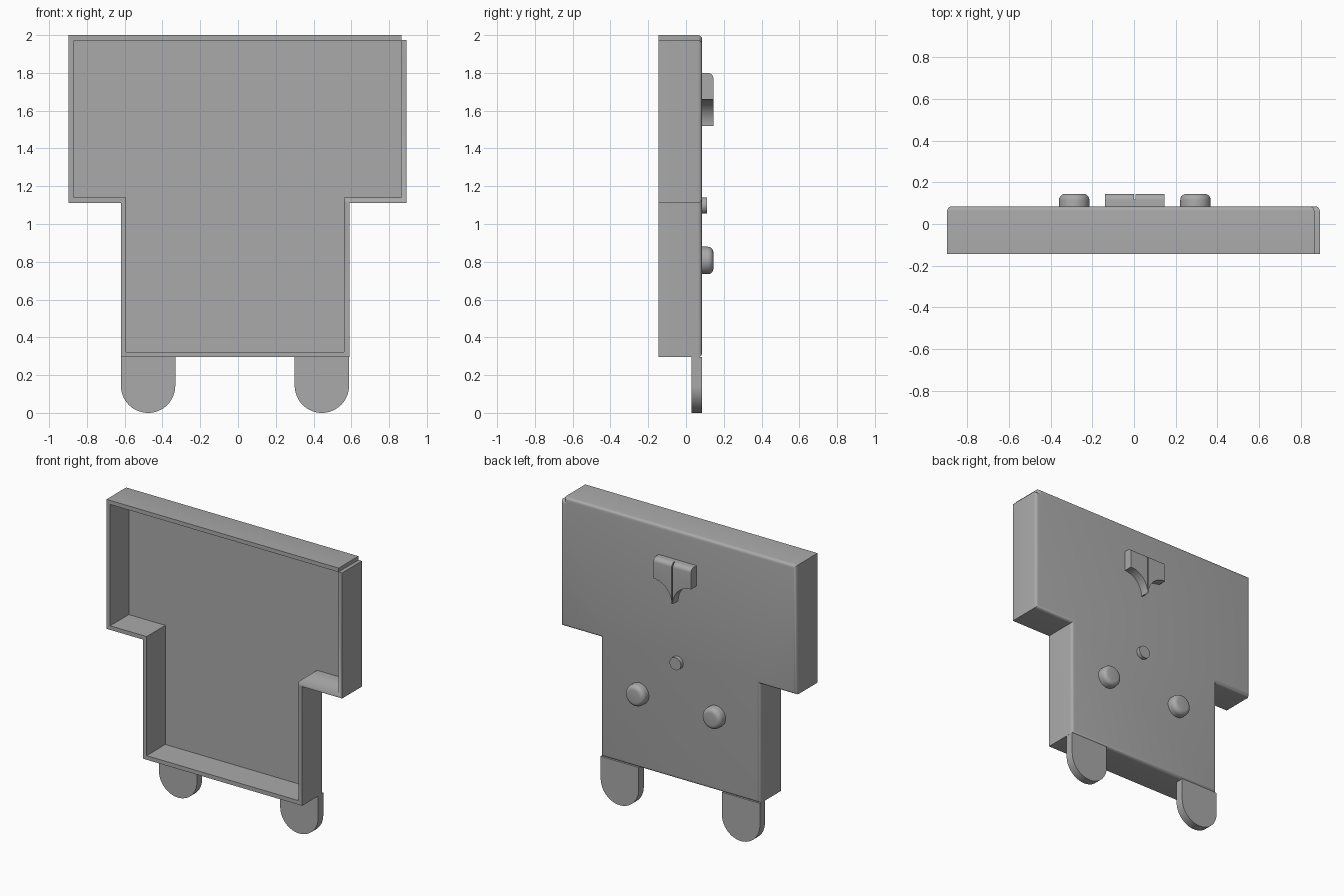
import bpy, bmesh
from math import sin, cos, pi

cube = bpy.data.objects.get("Cube")
if cube:
    bpy.data.objects.remove(cube, do_unlink=True)

grey = bpy.data.materials.new("plain grey")
grey.use_nodes = True
COLOR = (0.4, 0.4, 0.4, 1)
grey.diffuse_color = COLOR
grey.node_tree.nodes["Principled BSDF"].inputs["Base Color"].default_value = COLOR


def prism(name, outline, y0, y1, bevel=0.0, segments=4, rule=lambda a, b: True):
    """Extrude an (x, z) outline along y, rounding the chosen edges of the rear face."""
    bm = bmesh.new()
    front = bm.faces.new([bm.verts.new((x, y0, z)) for x, z in outline])
    ext = bmesh.ops.extrude_face_region(bm, geom=[front], use_keep_orig=True)
    rear = [v for v in ext["geom"] if isinstance(v, bmesh.types.BMVert)]
    for v in rear:
        v.co.y = y1
    bmesh.ops.recalc_face_normals(bm, faces=bm.faces)
    if bevel:
        edges = [e for e in bm.edges if all(v in rear for v in e.verts)
                 and rule(e.verts[0].co, e.verts[1].co)]
        bmesh.ops.bevel(bm, geom=edges, offset=bevel, segments=segments,
                        profile=0.5, affect='EDGES')
    mesh = bpy.data.meshes.new(name)
    bm.to_mesh(mesh)
    bm.free()
    mesh.materials.append(grey)
    obj = bpy.data.objects.new(name, mesh)
    bpy.context.collection.objects.link(obj)
    bpy.ops.object.select_all(action='DESELECT')
    obj.select_set(True)
    bpy.context.view_layer.objects.active = obj
    bpy.ops.object.shade_smooth_by_angle()
    return obj


def arc(cx, cz, r, start, end, n):
    return [(cx + r * cos(start + (end - start) * i / n),
             cz + r * sin(start + (end - start) * i / n)) for i in range(n + 1)]


def t_outline(left, right, stem_left, stem_right, bottom, shoulder, top):
    return [(stem_left, bottom), (stem_right, bottom), (stem_right, shoulder),
            (right, shoulder), (right, top), (left, top),
            (left, shoulder), (stem_left, shoulder)]


FRONT, BACK, WALL = -0.145, 0.085, 0.028

# Open T-shaped shell with one notched top corner
outer = t_outline(-0.897, 0.892, -0.62, 0.589, 0.295, 1.112, 2.0)
n = 0.026
outer[4:5] = [(0.892, 2 - n), (0.892 - n, 2 - n), (0.892 - n, 2)]
shell = prism("shell", outer, FRONT, BACK, 0.022)
inner = t_outline(-0.897 + WALL, 0.892 - WALL, -0.62 + WALL, 0.589 - WALL,
                  0.295 + WALL, 1.112 + WALL, 2 - WALL)
cutter = prism("cavity_cutter", inner, FRONT - 0.1, BACK - WALL)
cutter.hide_render = True
hollow = shell.modifiers.new("hollow", 'BOOLEAN')
hollow.object = cutter
hollow.operation = 'DIFFERENCE'
hollow.solver = 'EXACT'
bpy.context.view_layer.objects.active = shell
bpy.ops.object.modifier_apply(modifier=hollow.name)
bpy.data.objects.remove(cutter, do_unlink=True)

# Rounded legs
for side, x in (("right", -0.476), ("left", 0.444)):
    r = 0.144
    prism(side + "_leg", [(x + r, 0.297), (x - r, 0.297)] + arc(x, r, r, pi, 2 * pi, 32),
          0.029, BACK)

# Round studs and small centre pin on the back
for side, x in (("right", -0.287), ("left", 0.295)):
    prism(side + "_stud", arc(x, 0.807, 0.073, 0, 2 * pi, 48)[:-1], BACK - 0.01, 0.145, 0.03, 5)
prism("centre_pin", arc(0.004, 1.098, 0.043, 0, 2 * pi, 40)[:-1], BACK - 0.01, 0.112)

# Pointed hook with concave flanks and a thin groove down the middle
MID, HALF, LOW, HIGH = 0.004, 0.143, 1.52, 1.80


def top_edge(a, b):
    return min(a.z, b.z) > HIGH - 0.001


for side, s in (("right", -1), ("left", 1)):
    flank = arc(HALF, LOW, HALF - 0.004, pi / 2, pi, 16)
    half = [(0.004, HIGH), (HALF, HIGH)] + flank
    prism(side + "_hook_half", [(MID + s * x, z) for x, z in half],
          BACK - 0.01, 0.145, 0.03, 6, top_edge)
prism("hook_groove_floor", [(MID - 0.004, LOW), (MID + 0.004, LOW),
                            (MID + 0.004, HIGH), (MID - 0.004, HIGH)], BACK - 0.01, 0.118)
